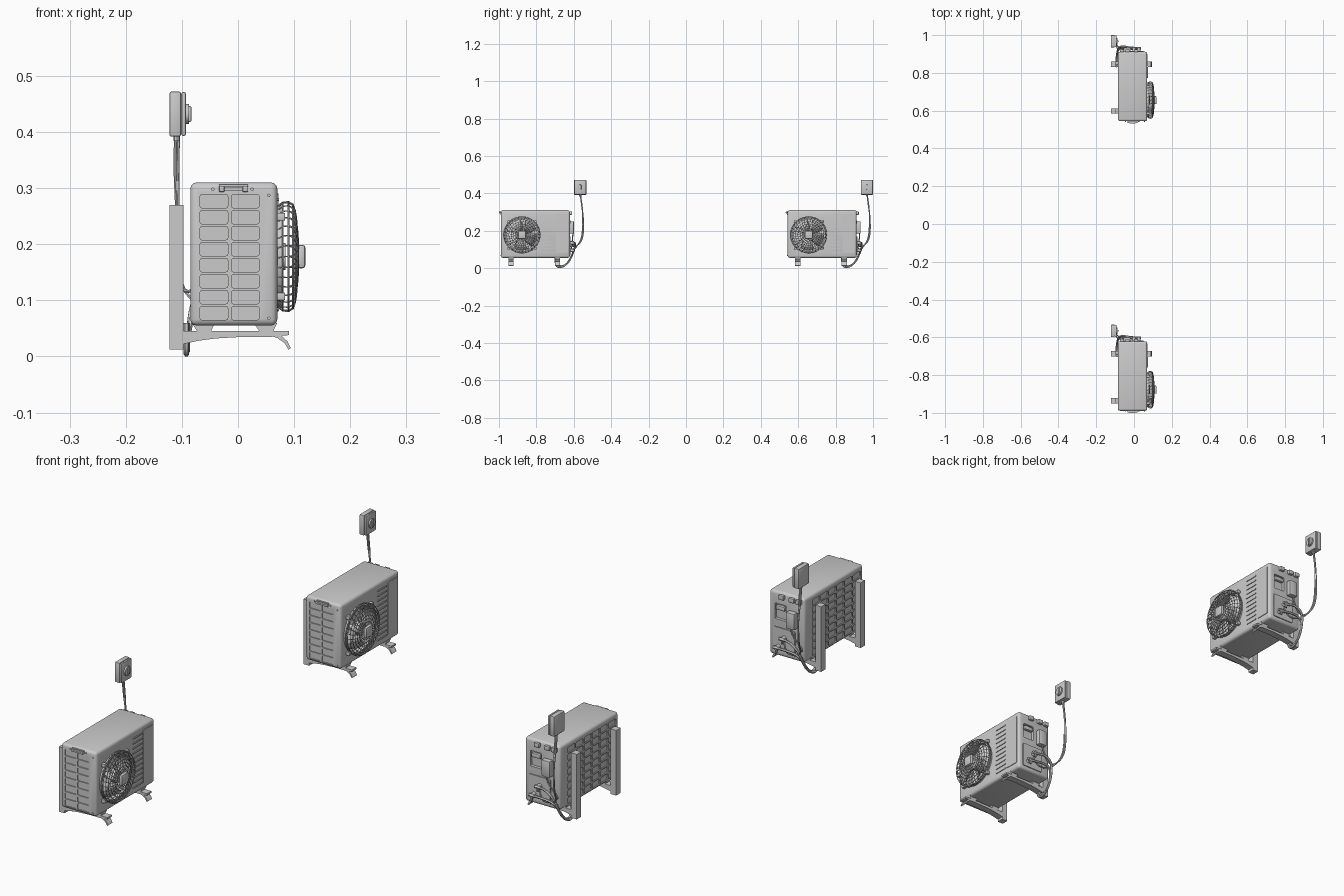
import bpy, bmesh
from math import sin, cos, pi, radians
from mathutils import Matrix, Vector

old = bpy.data.objects.get("Cube")
if old:
    bpy.data.objects.remove(old, do_unlink=True)

grey = bpy.data.materials.new("light_grey")
grey.use_nodes = True
COLOUR = (0.6, 0.6, 0.6, 1)
grey.diffuse_color = COLOUR
grey.node_tree.nodes["Principled BSDF"].inputs["Base Color"].default_value = COLOUR

parts = []
FAN_Y, FAN_Z = -0.072, 0.178


def add_mesh(name, bm):
    mesh = bpy.data.meshes.new(name)
    bmesh.ops.recalc_face_normals(bm, faces=bm.faces[:])
    bm.to_mesh(mesh)
    bm.free()
    mesh.materials.append(grey)
    obj = bpy.data.objects.new(name, mesh)
    bpy.context.collection.objects.link(obj)
    parts.append(obj)
    return obj


def add_box(bm, lo, hi, bevel=0, axis=None, seg=2):
    """Box between two corners; bevel all edges or only those along one axis."""
    lo, hi = Vector(lo), Vector(hi)
    mat = Matrix.Translation((lo + hi) / 2) @ Matrix.Diagonal((*(hi - lo), 1))
    verts = bmesh.ops.create_cube(bm, size=1, matrix=mat)["verts"]
    if bevel:
        edges = {e for v in verts for e in v.link_edges}
        if axis is not None:
            edges = {e for e in edges
                     if abs((e.verts[0].co - e.verts[1].co).normalized()[axis]) > 0.9}
        bmesh.ops.bevel(bm, geom=list(edges), offset=bevel, segments=seg,
                        profile=0.5, affect="EDGES")


def box(name, lo, hi, bevel=0, axis=None, seg=2):
    bm = bmesh.new()
    add_box(bm, lo, hi, bevel, axis, seg)
    return add_mesh(name, bm)


def add_cyl(bm, centre, radius, length, axis="X", sides=24, radius2=None):
    turn = {"X": Matrix.Rotation(pi / 2, 4, "Y"), "Z": Matrix(),
            "Y": Matrix.Rotation(-pi / 2, 4, "X")}[axis]
    bmesh.ops.create_cone(bm, cap_ends=True, segments=sides, radius1=radius,
                          radius2=radius if radius2 is None else radius2, depth=length,
                          matrix=Matrix.Translation(centre) @ turn)


def cyl(name, *args, **kw):
    bm = bmesh.new()
    add_cyl(bm, *args, **kw)
    return add_mesh(name, bm)


def wires(name, paths, radius, closed=False, smooth=True):
    """Round wires along several paths, turned into one mesh."""
    curve = bpy.data.curves.new(name, "CURVE")
    curve.dimensions = "3D"
    curve.bevel_depth, curve.bevel_resolution = radius, 1
    curve.use_fill_caps = True
    for path in paths:
        s = curve.splines.new("NURBS" if smooth else "POLY")
        s.points.add(len(path) - 1)
        for p, co in zip(s.points, path):
            p.co = (*co, 1)
        s.use_cyclic_u = closed
        if smooth:
            s.use_endpoint_u, s.order_u, s.resolution_u = True, 3, 6
    tmp = bpy.data.objects.new(name, curve)
    bpy.context.collection.objects.link(tmp)
    bpy.context.view_layer.update()
    bm = bmesh.new()
    bm.from_mesh(tmp.evaluated_get(bpy.context.evaluated_depsgraph_get()).to_mesh())
    bpy.data.objects.remove(tmp, do_unlink=True)
    return add_mesh(name, bm)


def prism(name, outline, y0, y1):
    """Side outline in x and z, extruded along y."""
    bm = bmesh.new()
    face = bm.faces.new([bm.verts.new((x, y0, z)) for x, z in outline])
    new = bmesh.ops.extrude_face_region(bm, geom=[face])["geom"]
    bmesh.ops.translate(bm, vec=(0, y1 - y0, 0),
                        verts=[v for v in new if isinstance(v, bmesh.types.BMVert)])
    return add_mesh(name, bm)


# Casing with sunken coil cells, fan opening and grip recess
casing = box("casing", (-0.085, -0.184, 0.055), (0.07, 0.184, 0.31), 0.011, seg=3)
bm = bmesh.new()
for row in range(8):
    z = 0.065 + row * 0.0285
    for x in (-0.068, -0.012):
        add_box(bm, (x, -0.2, z), (x + 0.05, -0.180, z + 0.024), 0.004, 1)
    for col in range(6):
        y = -0.167 + col * 0.051
        add_box(bm, (-0.1, y, z), (-0.081, y + 0.045, z + 0.024), 0.004, 0)
add_cyl(bm, (0.06, FAN_Y, FAN_Z), 0.087, 0.08, sides=48)
add_box(bm, (-0.005, 0.172, 0.2), (0.045, 0.2, 0.262), 0.005, 1)
cutter = add_mesh("cutter", bm)
cut = casing.modifiers.new("cut", "BOOLEAN")
cut.object, cut.operation, cut.solver = cutter, "DIFFERENCE", "EXACT"
bpy.context.view_layer.update()
casing.data = bpy.data.meshes.new_from_object(
    casing.evaluated_get(bpy.context.evaluated_depsgraph_get()))
casing.modifiers.clear()
parts.remove(cutter)
bpy.data.objects.remove(cutter, do_unlink=True)

# Side handle, top clips and screws
bm = bmesh.new()
add_box(bm, (-0.034, -0.188, 0.302), (0.018, -0.183, 0.306))
add_box(bm, (-0.024, -0.195, 0.295), (0.008, -0.183, 0.301))
for x in (-0.034, 0.008):
    add_box(bm, (x, -0.194, 0.293), (x + 0.01, -0.183, 0.304), 0.002)
for x in (-0.075, -0.045, 0.0):
    add_box(bm, (x, 0.183, 0.285), (x + 0.022, 0.196, 0.303), 0.003)
for x, z in ((0.055, 0.287), (0.055, 0.068), (-0.045, 0.298), (0.025, 0.298)):
    add_cyl(bm, (x, -0.185, z), 0.003, 0.004, "Y", 10)
add_mesh("handle_and_clips", bm)

# Front louvres and service panel
bm = bmesh.new()
for i in range(11):
    z = 0.082 + i * 0.0195
    add_box(bm, (0.069, 0.045, z), (0.073, 0.103, z + 0.005), 0.0015, 0)
add_mesh("louvres", bm)
box("service_panel", (0.069, 0.108, 0.08), (0.0725, 0.173, 0.29), 0.006, 0)

# Fan shroud, motor and twisted blades
bm = bmesh.new()
loops = []
for r, x in ((0.092, 0.068), (0.092, 0.08), (0.087, 0.08), (0.087, 0.068)):
    loops.append([bm.verts.new((x, FAN_Y + r * cos(a * pi / 24), FAN_Z + r * sin(a * pi / 24)))
                  for a in range(48)])
for a, b in zip(loops, loops[1:] + loops[:1]):
    for i in range(48):
        j = (i + 1) % 48
        bm.faces.new((a[i], a[j], b[j], b[i]))
add_mesh("fan_shroud", bm)
cyl("fan_motor", (0.05, FAN_Y, FAN_Z), 0.024, 0.07)
bm = bmesh.new()
for blade in range(5):
    grid = []
    for i in range(7):
        t = i / 6
        row = []
        for r in (0.02, 0.05, 0.083):
            a = radians(72 * blade + 54 * t) + r * 5
            row.append(bm.verts.new((0.04 + 0.035 * t, FAN_Y + r * cos(a), FAN_Z + r * sin(a))))
        grid.append(row)
    for g, h in zip(grid, grid[1:]):
        for k in range(2):
            bm.faces.new((g[k], g[k + 1], h[k + 1], h[k]))
blades = add_mesh("fan_blades", bm)
blades.modifiers.new("thickness", "SOLIDIFY").thickness = 0.0015

# Domed wire guard: rings, spokes, hub badge and mounting tabs
dome = [(0.09, 0.07), (0.097, 0.08), (0.098, 0.09), (0.093, 0.098), (0.082, 0.102),
        (0.07, 0.104), (0.058, 0.105), (0.046, 0.106), (0.034, 0.107), (0.02, 0.108)]


def on_fan(r, x, a):
    return (x, FAN_Y + r * cos(a), FAN_Z + r * sin(a))


wires("guard_rings", [[on_fan(r, x, i * pi / 24) for i in range(48)] for r, x in dome[1:9]],
      0.0014, closed=True, smooth=False)
wires("guard_spokes", [[on_fan(r, x, s * pi / 16 + (0.098 - r) * 4) for r, x in dome]
                       for s in range(32)], 0.0012, smooth=False)
box("guard_hub", (0.105, FAN_Y - 0.021, FAN_Z - 0.021), (0.12, FAN_Y + 0.021, FAN_Z + 0.021),
    0.005)
bm = bmesh.new()
for sy in (-1, 1):
    for sz in (-1, 1):
        y, z = FAN_Y + sy * 0.071, FAN_Z + sz * 0.071
        add_box(bm, (0.069, y - 0.007, z - 0.007), (0.084, y + 0.007, z + 0.007), 0.002)
add_mesh("guard_tabs", bm)

# Wall brackets: post, arched arm, curled toe and rubber feet
for side, y in (("near", -0.13), ("far", 0.118)):
    y0, y1 = y - 0.014, y + 0.014
    box("bracket_post_" + side, (-0.122, y0, 0.012), (-0.097, y1, 0.27))
    prism("bracket_arm_" + side, [(-0.098, 0.045), (0.091, 0.045), (0.091, 0.038),
          (0.06, 0.035), (0.01, 0.035), (-0.04, 0.032), (-0.07, 0.028), (-0.098, 0.022)], y0, y1)
    prism("bracket_toe_" + side, [(0.055, 0.037), (0.07, 0.033), (0.083, 0.024), (0.09, 0.012),
          (0.094, 0.015), (0.088, 0.027), (0.076, 0.038)], y0, y1)
    for x in (-0.083, 0.028):
        prism("foot_" + side, [(x, 0.06), (x + 0.01, 0.045), (x + 0.035, 0.045),
              (x + 0.042, 0.06)], y0, y1)

# Connection end: grip, terminal box, valve plate and valves
box("end_grip", (0.0, 0.174, 0.238), (0.04, 0.187, 0.255), 0.003)
box("terminal_box", (-0.055, 0.183, 0.185), (-0.018, 0.206, 0.25), 0.004)
box("valve_plate", (-0.045, 0.183, 0.07), (0.05, 0.188, 0.17), 0.004, 1)
bm = bmesh.new()
for x, z in ((0.025, 0.095), (0.0, 0.135)):
    add_cyl(bm, (x, 0.195, z), 0.009, 0.022, "Y", 12)
    add_cyl(bm, (x, 0.203, z), 0.006, 0.026, "X", 6)
    add_cyl(bm, (x, 0.203, z - 0.008), 0.004, 0.02, "Z", 8)
add_mesh("valves", bm)

# Pipes and cables
wires("insulated_pipes", [
    [(0.012, 0.203, 0.095), (-0.03, 0.21, 0.1), (-0.08, 0.205, 0.09), (-0.092, 0.17, 0.02),
     (-0.092, 0.13, 0.0), (-0.092, 0.105, 0.015), (-0.092, 0.105, 0.06)],
    [(-0.01, 0.203, 0.135), (-0.04, 0.212, 0.14), (-0.08, 0.212, 0.11), (-0.09, 0.18, 0.03),
     (-0.09, 0.14, 0.006), (-0.09, 0.115, 0.02), (-0.09, 0.115, 0.06)]], 0.005)
wires("cables", [
    [(-0.111, 0.24, 0.395), (-0.113, 0.246, 0.34), (-0.109, 0.257, 0.27), (-0.109, 0.257, 0.17),
     (-0.104, 0.235, 0.125), (-0.085, 0.19, 0.11), (-0.04, 0.2, 0.16), (-0.036, 0.2, 0.19)],
    [(-0.106, 0.24, 0.395), (-0.108, 0.25, 0.34), (-0.107, 0.254, 0.27), (-0.106, 0.25, 0.165),
     (-0.1, 0.225, 0.12), (-0.07, 0.2, 0.09), (-0.01, 0.2, 0.08), (0.0, 0.19, 0.12)]], 0.003)

# Wall switch box with rotary knob
box("switch_box_back", (-0.122, 0.207, 0.392), (-0.102, 0.272, 0.472), 0.003)
box("switch_box_lid", (-0.101, 0.208, 0.393), (-0.093, 0.271, 0.471), 0.003)
box("switch_box_core", (-0.104, 0.212, 0.396), (-0.099, 0.268, 0.468))
cyl("switch_dial", (-0.091, 0.24, 0.432), 0.018, 0.008)
box("switch_knob", (-0.09, 0.235, 0.418), (-0.083, 0.245, 0.446), 0.002)
cyl("cable_gland", (-0.109, 0.24, 0.389), 0.006, 0.01, "Z", 8)

# Smooth the rounded parts, then place both units
bpy.ops.object.select_all(action="DESELECT")
for obj in parts:
    obj.select_set(True)
bpy.context.view_layer.objects.active = parts[0]
bpy.ops.object.shade_smooth_by_angle(angle=radians(35))
for obj in parts:
    twin = obj.copy()
    twin.name = "second_" + obj.name
    bpy.context.collection.objects.link(twin)
    obj.location.y = 0.728
    twin.location.y = -0.805
